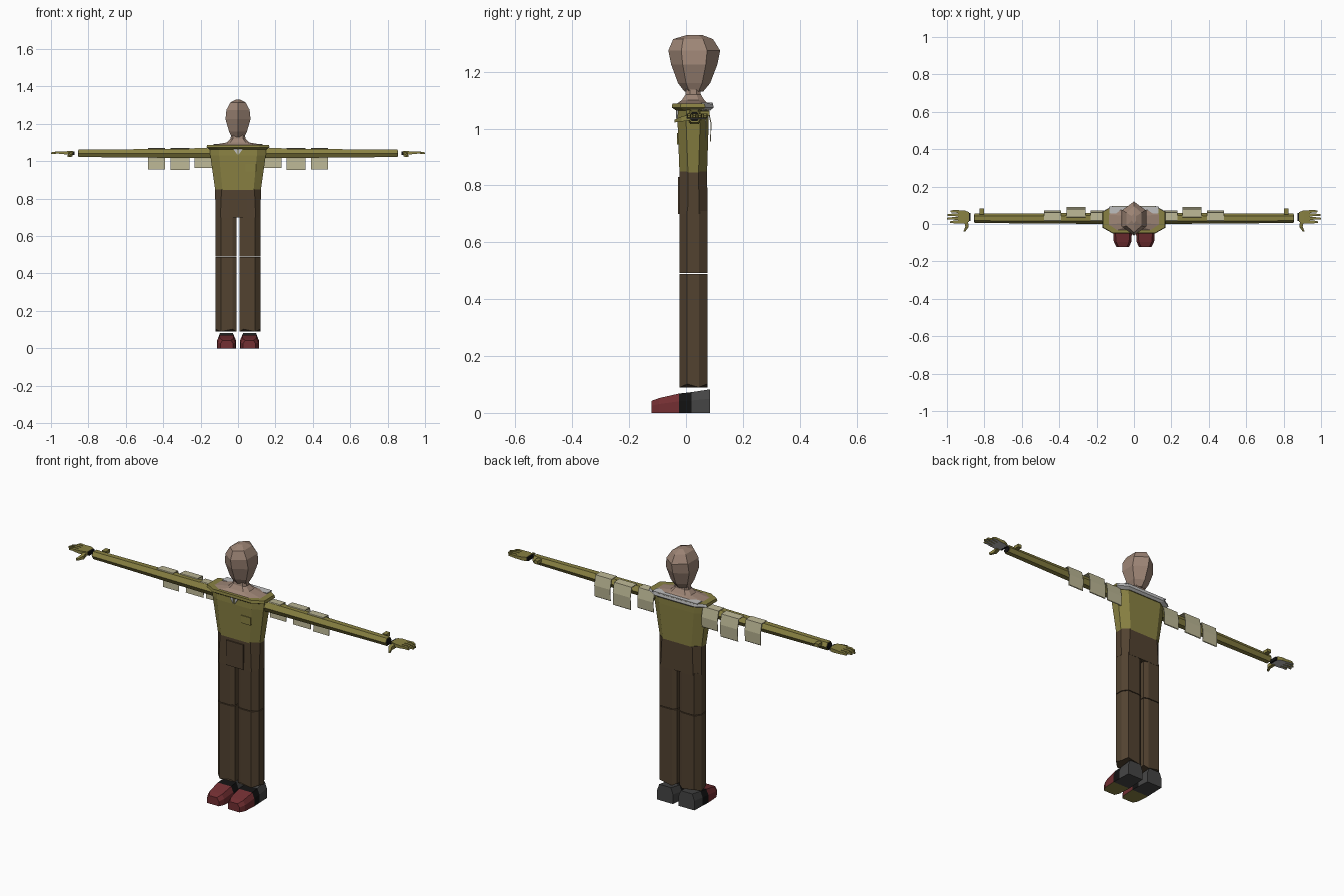
import bpy, bmesh, math

if "Cube" in bpy.data.objects:
    bpy.data.objects.remove(bpy.data.objects["Cube"])


def material(name, r, g, b):
    m = bpy.data.materials.new(name)
    m.diffuse_color = (r, g, b, 1)
    m.use_nodes = True
    m.node_tree.nodes["Principled BSDF"].inputs["Base Color"].default_value = m.diffuse_color
    return m


OLIVE = material("olive cloth", 0.25, 0.22, 0.055)
SKIN = material("skin", 0.34, 0.235, 0.18)
BROWN = material("brown trousers", 0.085, 0.055, 0.03)
CREAM = material("cream fringe", 0.50, 0.47, 0.30)
GREY = material("light grey", 0.52, 0.52, 0.52)
RED = material("dark red", 0.17, 0.028, 0.032)
BLACK = material("black", 0.006, 0.006, 0.006)
CHARCOAL = material("charcoal", 0.06, 0.06, 0.06)


def loft(name, rings, mats, rule=None, mirror=False):
    """Skin a list of equal-length rings, cap both ends, colour faces by rule."""
    bm = bmesh.new()
    rows = [[bm.verts.new(p) for p in r] for r in rings]
    n = len(rows[0])
    for a, b in zip(rows, rows[1:]):
        for i in range(n):
            j = (i + 1) % n
            bm.faces.new((a[i], a[j], b[j], b[i]))
    bm.faces.new(rows[0][::-1])
    bm.faces.new(rows[-1])
    bmesh.ops.recalc_face_normals(bm, faces=bm.faces)
    if rule:
        for f in bm.faces:
            f.material_index = rule(f.calc_center_median(), f.normal)
    me = bpy.data.meshes.new(name)
    bm.to_mesh(me)
    bm.free()
    for m in mats:
        me.materials.append(m)
    ob = bpy.data.objects.new(name, me)
    bpy.context.collection.objects.link(ob)
    if mirror:
        ob.modifiers.new("mirror", "MIRROR").use_mirror_merge = False
    return ob


def octagon(w, yf, yb, z, flat=0.68, ch=0.03):
    """Chamfered body section."""
    half = [(w * flat, yf), (w, yf + ch), (w, yb - ch), (w * flat, yb)]
    return [(x, y, z) for x, y in half] + [(-x, y, z) for x, y in half[::-1]]


def hexagon(w, yf, yb, z):
    """Six-sided section with an edge at the front and at the back."""
    c, r = (yf + yb) / 2, (yb - yf) / 2
    a = [math.radians(60 * k) for k in range(6)]
    return [(w / 0.866 * math.sin(t), c - r * math.cos(t), z) for t in a]


def box(name, x, y, z, mat, mirror=False):
    rings = [[(x[0], y[0], k), (x[1], y[0], k), (x[1], y[1], k), (x[0], y[1], k)] for k in z]
    return loft(name, rings, [mat], mirror=mirror)


# Head and flaring neck
loft("head", [hexagon(.034, -.005, .06, 1.13), hexagon(.048, -.028, .085, 1.16),
              hexagon(.067, -.052, .11, 1.225), hexagon(.062, -.062, .12, 1.275),
              hexagon(.04, -.045, .095, 1.315), hexagon(.012, .005, .055, 1.33)], [SKIN])
loft("neck", [octagon(.145, -.035, .08, 1.086), octagon(.06, -.015, .065, 1.10, ch=.02),
              octagon(.04, -.002, .052, 1.12, ch=.015),
              octagon(.036, .002, .05, 1.155, ch=.015)], [SKIN])

# Shirt body, shoulder collar (grey at the back), collar points and pocket
loft("shirt", [octagon(.122, -.023, .074, .845), octagon(.148, -.03, .08, 1.03),
               octagon(.152, -.028, .08, 1.07)], [OLIVE])
loft("shoulder_collar", [octagon(.15, -.035, .085, 1.064), octagon(.168, -.05, .097, 1.074),
                         octagon(.165, -.048, .095, 1.088)], [OLIVE, GREY],
     rule=lambda c, n: 1 if n.y > 0.3 and c.y > .05 else 0)
box("back_collar_band", (-.13, .13), (.055, .094), (1.086, 1.092), GREY)
loft("collar_point", [[(.004, y, 1.035), (.028, y, 1.07), (.004, y, 1.07)]
                      for y in (-.036, -.03)], [GREY], mirror=True)
box("shirt_pocket", (.04, .095), (-.032, -.024), (.945, .985), OLIVE)

# Trousers: hips, then legs split at the knee seam
loft("hips", [octagon(.121, -.024, .076, .70, flat=.78), octagon(.122, -.023, .074, .85, flat=.72)],
     [BROWN])
box("fly_panel", (-.05, .05), (-.029, -.02), (.70, .83), BROWN)
LEG = [(.008, -.012), (.03, -.022), (.092, -.022), (.12, .004),
       (.12, .045), (.1, .075), (.03, .075), (.008, .065)]


def leg(name, z0, z1, hem=0):
    low = [(x, y, z0 + hem * (i % 2)) for i, (x, y) in enumerate(LEG)]
    loft(name, [low, [(x, y, z1) for x, y in LEG]], [BROWN], mirror=True)


leg("upper_leg", .492, .71)
leg("lower_leg", .09, .488, hem=.012)

# Shoes: red toe, black middle, charcoal heel


def shoe_section(y, x0, x1, h):
    return [(x0, y, 0), (x1, y, 0), (x1, y, h * .6), (x1 - .012, y, h),
            (x0 + .012, y, h), (x0, y, h * .6)]


def shoe_colour(c, n):
    if n.z < -.5:
        return 3 if c.y < -.03 else 2
    return 0 if c.y < -.025 else 1 if c.y < .02 else 2


loft("shoe", [shoe_section(-.122, .026, .094, .042), shoe_section(-.095, .014, .108, .052),
              shoe_section(-.025, .01, .112, .068), shoe_section(.02, .012, .11, .073),
              shoe_section(.085, .016, .108, .083)], [RED, BLACK, CHARCOAL, OLIVE],
     rule=shoe_colour, mirror=True)


# Sleeves with cuff, and a cuff button
def arm_section(x, ry, rz):
    a = [math.radians(60 * k) for k in range(6)]
    return [(x, .03 + ry * math.cos(t), 1.042 + rz / .866 * math.sin(t)) for t in a]


loft("sleeve", [arm_section(.13, .03, .026), arm_section(.80, .025, .02),
                arm_section(.852, .025, .02)], [OLIVE], mirror=True)
loft("cuff_lining", [arm_section(.852, .02, .016), arm_section(.856, .02, .016)], [BLACK], mirror=True)
box("cuff_button", (.802, .825), (.05, .083), (1.045, 1.062), OLIVE, True)


# Hands: olive backs, grey palms, black wrist end
def palm_side(c, n):
    return 1 if n.z < -.3 else 0


def bar(name, sections):
    """Four-sided bar: each section is centre (x, y, z), half width and half height."""
    rings = [[(x, y - w, z - h), (x, y + w, z - h), (x, y + w, z + h), (x, y - w, z + h)]
             for x, y, z, w, h in sections]
    loft(name, rings, [OLIVE, GREY], rule=palm_side, mirror=True)


box("wrist", (.874, .884), (.015, .06), (1.034, 1.052), BLACK, True)
bar("palm", [(.882, .037, 1.044, .026, .010), (.905, .038, 1.045, .034, .009),
             (.94, .038, 1.045, .035, .007)])
for k, (y, tip) in enumerate([(.01, .985), (.029, 1.0), (.048, .997), (.067, .98)]):
    bar("finger_%d" % (k + 1), [(.935, y, 1.045, .0075, .007), (.965, y + .001, 1.047, .007, .006),
                                (tip, y, 1.043, .004, .004)])
loft("thumb", [[(x - w, y, z - w), (x + w, y, z - w), (x + w, y, z + w), (x - w, y, z + w)]
               for x, y, z, w in [(.898, .015, 1.04, .010), (.893, -.015, 1.034, .009),
                                  (.907, -.04, 1.027, .005)]], [OLIVE], mirror=True)

# Fringe flaps draped over the back of the sleeves
for k, (x0, x1, y0, zb) in enumerate([(.14, .232, .016, .964), (.26, .362, .034, .952),
                                      (.39, .482, .016, .957)]):
    path = [(y0, 1.068), (y0 + .042, 1.066), (y0 + .053, 1.015), (y0 + .05, zb)]
    rings = [[(x0, y, z), (x1, y, z), (x1, y + .003, z + .003), (x0, y + .003, z + .003)]
             for y, z in path]
    loft("fringe_flap_%d" % (k + 1), rings, [CREAM], mirror=True)
